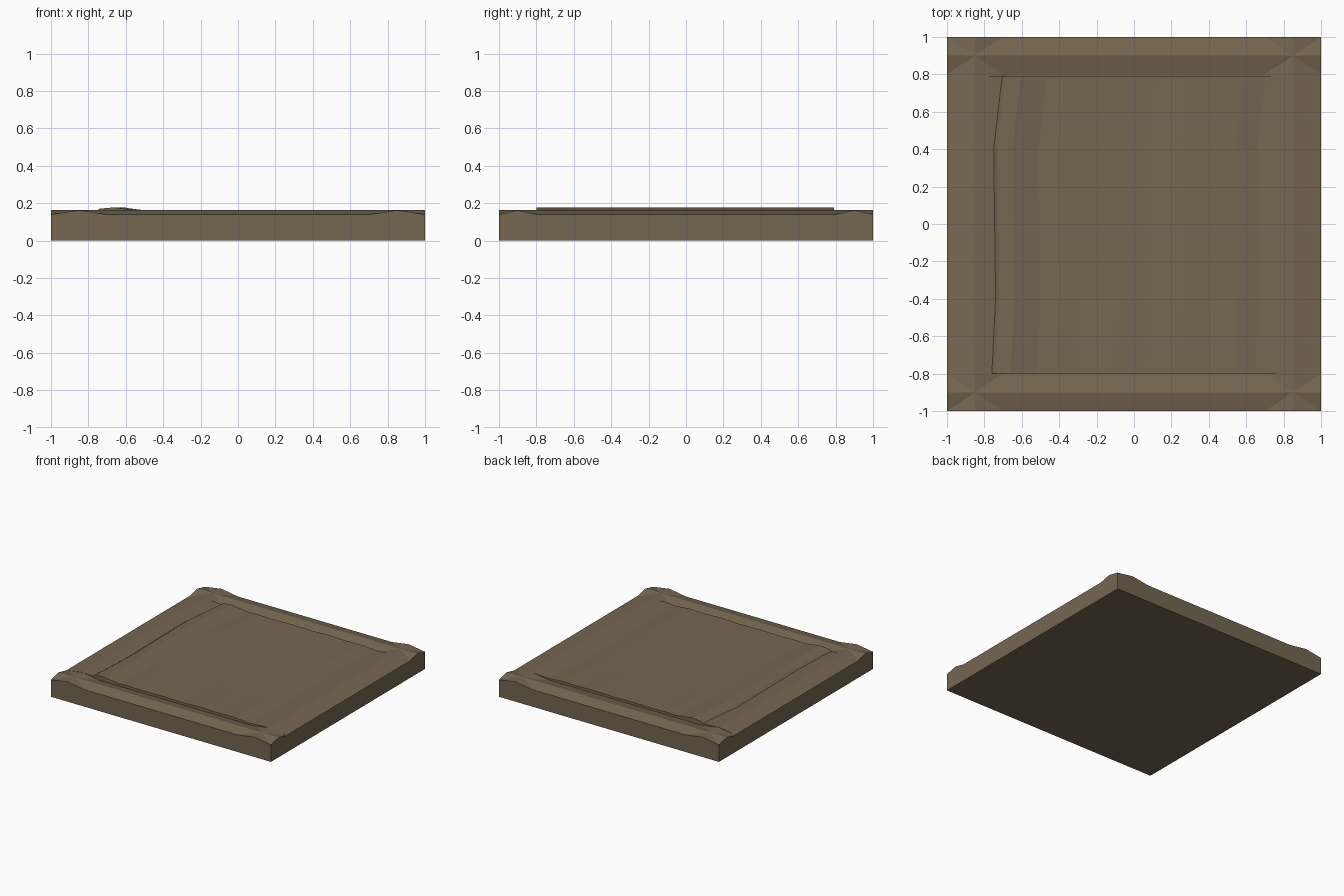
import bpy

cube = bpy.data.objects.get("Cube")
if cube:
    bpy.data.objects.remove(cube, do_unlink=True)

earth = bpy.data.materials.new("packed_earth")
earth.use_nodes = True
earth.diffuse_color = (0.178, 0.134, 0.083, 1)
earth.node_tree.nodes["Principled BSDF"].inputs["Base Color"].default_value = earth.diffuse_color


def loft(name, rings):
    """Join closed rings of equal length and cap both ends."""
    n = len(rings[0])
    verts = [p for ring in rings for p in ring]
    faces = [(r * n + i, r * n + (i + 1) % n, (r + 1) * n + (i + 1) % n, (r + 1) * n + i)
             for r in range(len(rings) - 1) for i in range(n)]
    last = (len(rings) - 1) * n
    faces += [tuple(reversed(range(n))), tuple(range(last, last + n))]
    mesh = bpy.data.meshes.new(name)
    mesh.from_pydata(verts, [], faces)
    mesh.materials.append(earth)
    obj = bpy.data.objects.new(name, mesh)
    bpy.context.collection.objects.link(obj)
    bpy.context.view_layer.objects.active = obj
    obj.select_set(True)
    bpy.ops.object.mode_set(mode='EDIT')
    bpy.ops.mesh.select_all(action='SELECT')
    bpy.ops.mesh.normals_make_consistent(inside=False)
    bpy.ops.object.mode_set(mode='OBJECT')
    obj.select_set(False)
    return obj


LOW, CREST = 0.14, 0.163

# Base slab with low banks along its left and right sides
half = [(0.70, LOW), (0.85, CREST), (1, LOW), (1, 0)]
outline = [(-x, z) for x, z in reversed(half)] + half
loft("base_slab", [[(x, y, z) for x, z in outline] for y in (-1, 1)])

# Banks along the front and back sides
bank = [(0.80, 0.05), (0.80, LOW), (0.90, CREST), (1, LOW), (1, 0.05)]
for name, side in (("front_bank", -1), ("back_bank", 1)):
    loft(name, [[(x, side * y, z) for y, z in bank] for x in (-1, 1)])

# Rutted road surface: one cross-section, bent slightly along its length
ruts = [(-1, 0.141), (-0.86, 0.164), (-0.74, 0.155), (-0.72, 0.169), (-0.64, 0.176),
        (-0.62, 0.172), (-0.50, 0.157), (-0.40, 0.160), (-0.30, 0.157), (-0.08, 0.160),
        (0.08, 0.157), (0.26, 0.162), (0.40, 0.158), (0.55, 0.161), (0.67, 0.150),
        (0.85, 0.162), (1, 0.141)]
bends = [(-0.80, -0.02, 0.002), (-0.40, 0, 0), (0.40, -0.01, 0), (0.79, 0.035, 0.001)]
rings = []
for y, shift, lift in bends:
    top = [(x + shift * (abs(x) < 0.8), y, z + lift * (abs(x) < 0.8)) for x, z in ruts]
    rings.append(top + [(1, y, 0.05), (-1, y, 0.05)])
loft("rutted_surface", rings)
